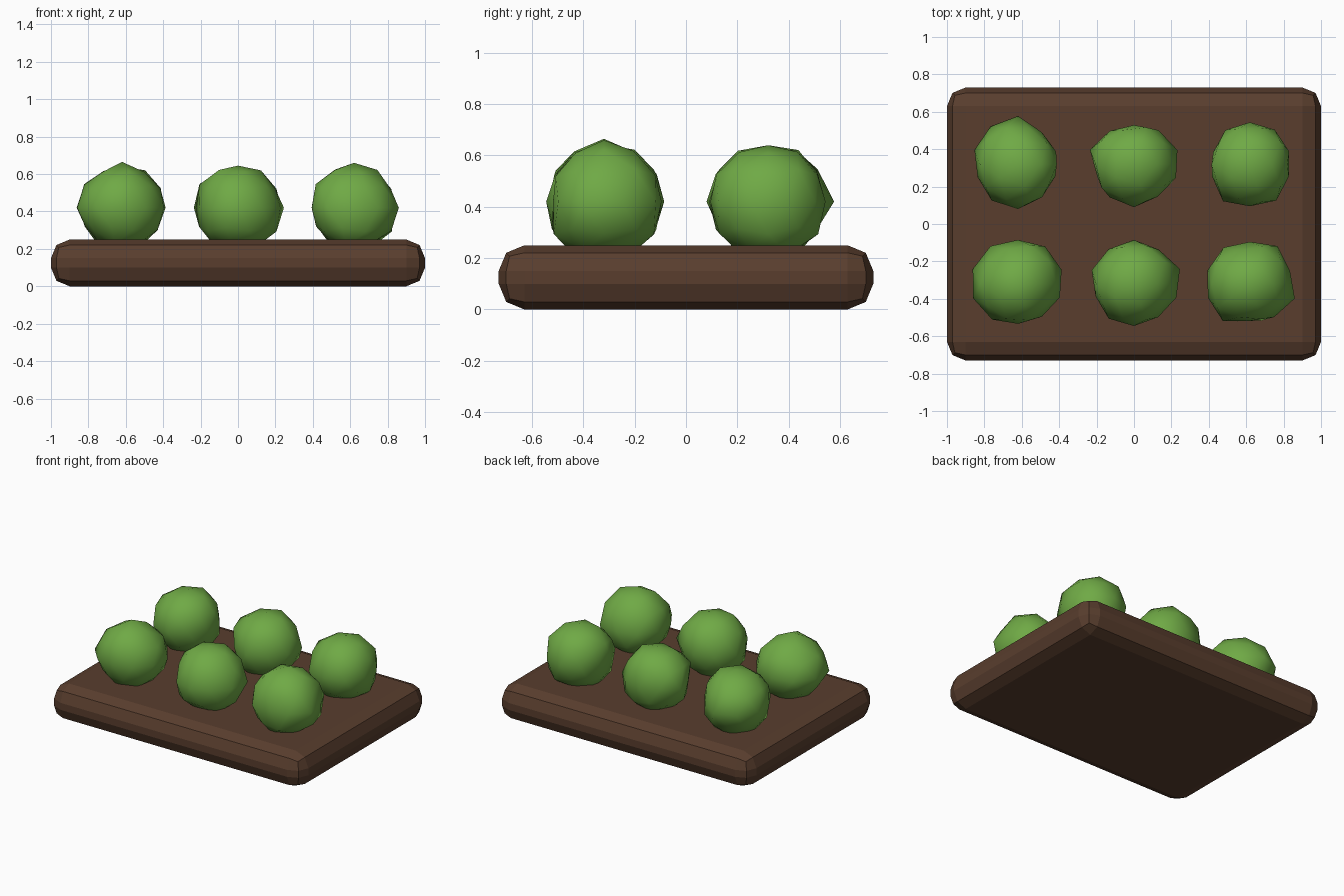
import bpy, bmesh, math, random
from mathutils import Vector

if "Cube" in bpy.data.objects:
    bpy.data.objects.remove(bpy.data.objects["Cube"])

random.seed(4)


def material(name, color):
    m = bpy.data.materials.new(name)
    m.diffuse_color = (*color, 1)
    m.use_nodes = True
    m.node_tree.nodes["Principled BSDF"].inputs["Base Color"].default_value = m.diffuse_color
    return m


soil = material("soil", (0.10, 0.048, 0.027))
leaf = material("leaf", (0.16, 0.40, 0.06))

# Soil bed: slab with two-segment rounded edges
bpy.ops.mesh.primitive_cube_add(size=1, location=(0, 0, 0.125))
bed = bpy.context.object
bed.name = "soil_bed"
bed.scale = (2, 1.46, 0.25)
bpy.ops.object.transform_apply(location=False, rotation=False, scale=True)
bevel = bed.modifiers.new("rounded_edges", "BEVEL")
bevel.width = 0.1
bevel.segments = 2
bed.data.materials.append(soil)


def bush(name, x, y, top, radii):
    """Lumpy icosphere; radii run round the waist from 18 degrees in steps of 36."""
    bm = bmesh.new()
    bmesh.ops.create_icosphere(bm, subdivisions=2, radius=1)
    for v in bm.verts:
        d = v.co.normalized()
        if abs(d.z) < 0.05:
            a = math.degrees(math.atan2(d.y, d.x)) % 360
            r = radii[round((a - 18) / 36) % 10]
        elif d.z > 0.95:
            r = top
        else:
            r = random.uniform(0.22, 0.242)
        v.co = d * r
    mesh = bpy.data.meshes.new(name)
    bm.to_mesh(mesh)
    bm.free()
    mesh.materials.append(leaf)
    obj = bpy.data.objects.new(name, mesh)
    obj.location = Vector((x, y, 0.42))
    bpy.context.collection.objects.link(obj)
    for p in mesh.polygons:
        p.use_smooth = True


# Six leafy plants in two rows: top height, then waist radii
plants = {
    "plant_back_left": (-0.62, 0.32, 0.22, (.214, .213, .257, .25, .245, .227, .24, .24, .219, .21)),
    "plant_back_middle": (0, 0.32, 0.22, (.244, .224, .209, .22, .248, .207, .22, .23, .215, .236)),
    "plant_back_right": (0.62, 0.32, 0.22, (.22, .227, .224, .225, .207, .213, .245, .225, .24, .218)),
    "plant_front_left": (-0.62, -0.32, 0.245, (.245, .247, .235, .25, .255, .252, .236, .214, .217, .235)),
    "plant_front_middle": (0, -0.32, 0.225, (.258, .226, .235, .23, .238, .216, .23, .225, .22, .238)),
    "plant_front_right": (0.62, -0.32, 0.24, (.225, .25, .225, .24, .238, .237, .246, .198, .22, .252)),
}
for name, spec in plants.items():
    bush(name, *spec)
